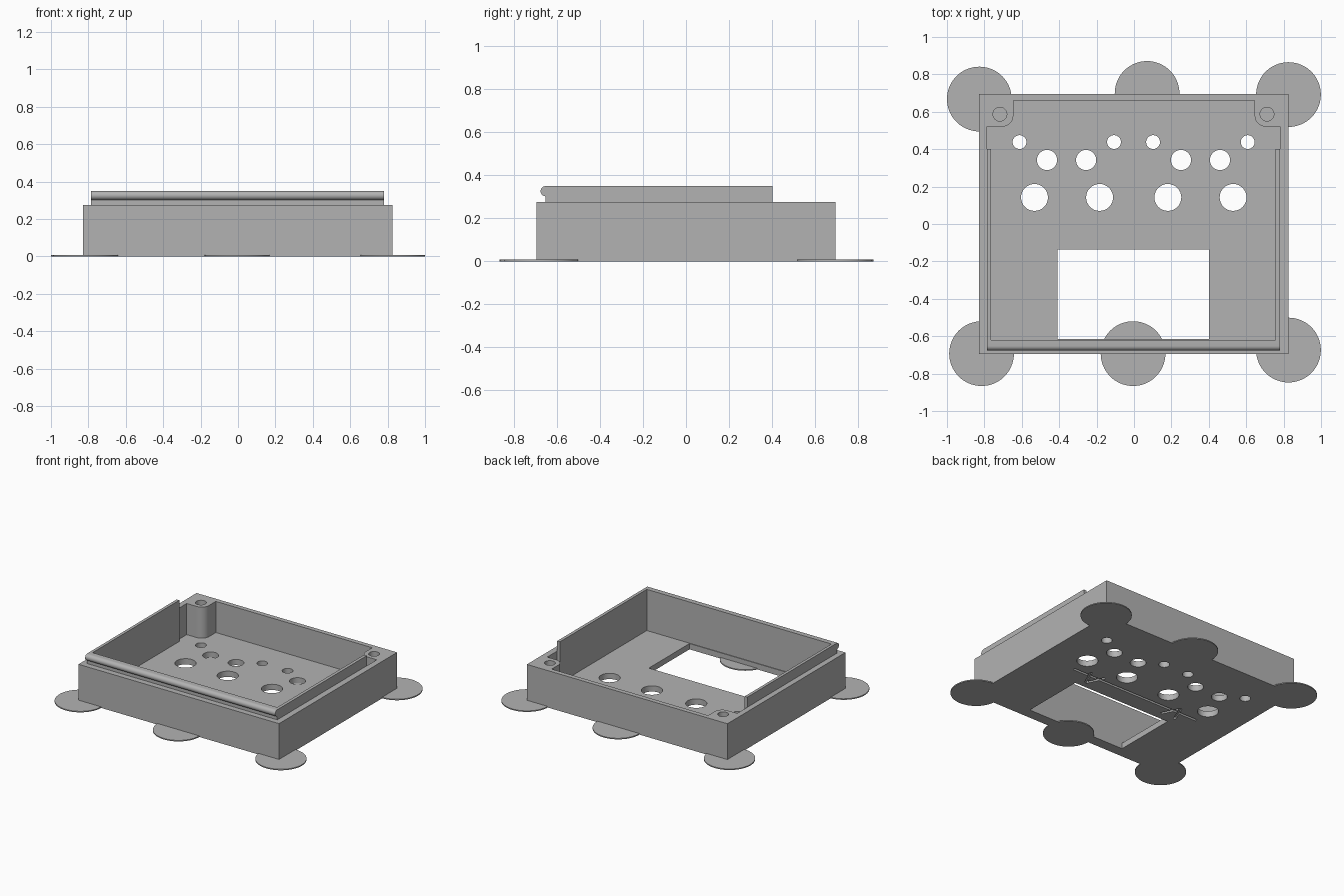
import bpy, math
from mathutils import Matrix

if "Cube" in bpy.data.objects:
    bpy.data.objects.remove(bpy.data.objects["Cube"])

grey = bpy.data.materials.new("plain grey")
grey.diffuse_color = (0.45, 0.45, 0.45, 1)
grey.use_nodes = True
grey.node_tree.nodes["Principled BSDF"].inputs["Base Color"].default_value = grey.diffuse_color


def prism(name, pts, lo, hi, axis="z"):
    """Extrude a 2D outline: (x, y) along z, or (y, z) along x."""
    n = len(pts)
    place = (lambda p, h: (p[0], p[1], h)) if axis == "z" else (lambda p, h: (h, p[0], p[1]))
    verts = [place(p, h) for h in (lo, hi) for p in pts]
    faces = [tuple(reversed(range(n))), tuple(range(n, 2 * n))]
    faces += [(i, (i + 1) % n, (i + 1) % n + n, i + n) for i in range(n)]
    me = bpy.data.meshes.new(name)
    me.from_pydata(verts, [], faces)
    me.materials.append(grey)
    ob = bpy.data.objects.new(name, me)
    bpy.context.collection.objects.link(ob)
    return ob


def arc(cx, cy, r, a0, a1, n):
    return [(cx + r * math.cos(math.radians(a0 + (a1 - a0) * i / n)),
             cy + r * math.sin(math.radians(a0 + (a1 - a0) * i / n))) for i in range(n + 1)]


def rect(x0, y0, x1, y1):
    return [(x0, y0), (x1, y0), (x1, y1), (x0, y1)]


def disc(name, x, y, r, lo, hi, n=48):
    return prism(name, arc(x, y, r, 0, 360, n)[:-1], lo, hi)


def stroke(a, b, w):
    """Flat bar outline from a to b."""
    dx, dy = b[0] - a[0], b[1] - a[1]
    k = w / 2 / math.hypot(dx, dy)
    nx, ny = -dy * k, dx * k
    return [(a[0] + nx, a[1] + ny), (a[0] - nx, a[1] - ny),
            (b[0] - nx, b[1] - ny), (b[0] + nx, b[1] + ny)]


def combine(target, tool, op):
    m = target.modifiers.new(op.lower(), "BOOLEAN")
    m.operation, m.solver, m.object = op, "EXACT", tool
    bpy.context.view_layer.objects.active = target
    bpy.ops.object.modifier_apply(modifier=m.name)
    bpy.data.objects.remove(tool)


L, R = -0.787, 0.78      # outer faces of the raised lip
FLOOR, RIM, TOP = 0.043, 0.275, 0.35

# Outer case with the raised lip and its rounded front bead
case = prism("case", rect(-0.828, -0.695, 0.825, 0.695), 0, RIM)
bead = arc(-0.652, 0.326, 0.024, 90, 270, 12)
lip = prism("lip", [(0.402, 0.15), (0.402, TOP)] + bead + [(-0.652, 0.15)], L, R, "x")
combine(case, lip, "UNION")

# Cavity, leaving thin lip walls and two rounded screw posts at the back
cavity = ([(-0.765, -0.62), (0.757, -0.62), (0.757, 0.402), (R, 0.402), (R, 0.52)]
          + arc(0.705, 0.58, 0.06, 270, 180, 8) + [(0.645, 0.66), (-0.645, 0.66)]
          + arc(-0.705, 0.58, 0.06, 0, -90, 8) + [(L, 0.52), (L, 0.402), (-0.765, 0.402)])
combine(case, prism("cavity", cavity, FLOOR, 0.5), "DIFFERENCE")

# Window and the three rows of panel holes
combine(case, prism("window", rect(-0.41, -0.615, 0.402, -0.137), -0.1, 0.1), "DIFFERENCE")
rows = [(0.438, 0.037, (-0.612, -0.107, 0.102, 0.608)),
        (0.342, 0.054, (-0.465, -0.256, 0.251, 0.46)),
        (0.142, 0.072, (-0.532, -0.184, 0.181, 0.53))]
for y, r, xs in rows:
    for x in xs:
        combine(case, disc("hole", x, y, r, -0.1, 0.1, 32), "DIFFERENCE")

# Screw holes in the posts
for x in (-0.717, 0.711):
    combine(case, disc("screw_hole", x, 0.587, 0.037, 0.1, 0.4, 32), "DIFFERENCE")

# Shallow engraved line and two chevrons on the underside
marks = [((-0.55, 0), (0.53, 0)),
         ((0.35, -0.09), (0.288, 0.04)), ((0.35, -0.09), (0.41, 0.04)),
         ((-0.37, 0.05), (-0.305, -0.08)), ((-0.37, 0.05), (-0.425, -0.08))]
for a, b in marks:
    combine(case, prism("groove", stroke(a, b, 0.018), -0.05, 0.015), "DIFFERENCE")

# Thin round hold-down pads around the base
pads = [disc("base_pad", x, y, 0.173, 0, 0.008, 64) for x, y in
        [(-0.827, 0.668), (0.07, 0.698), (0.826, 0.692),
         (-0.815, -0.693), (-0.005, -0.693), (0.826, -0.674)]]

# Smooth the curved walls, keep the edges crisp
bpy.ops.object.select_all(action="DESELECT")
for ob in [case] + pads:
    ob.select_set(True)
bpy.context.view_layer.objects.active = case
bpy.ops.object.shade_smooth_by_angle(angle=math.radians(30))
